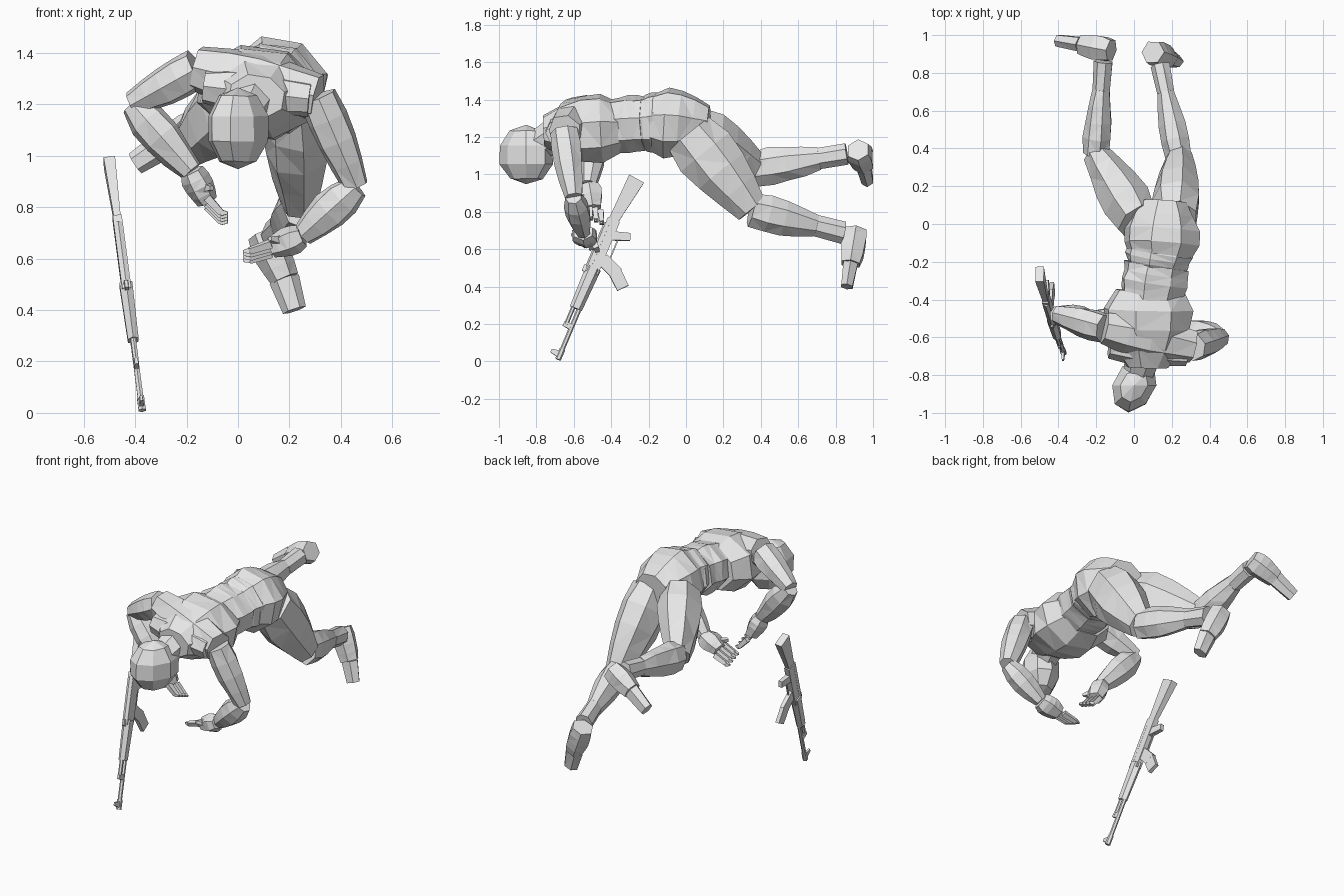
import bpy, bmesh, math, random
from mathutils import Vector

random.seed(4)
default_cube = bpy.data.objects.get("Cube")
if default_cube:
    bpy.data.objects.remove(default_cube)

GREY = (0.8, 0.8, 0.8, 1)
material = bpy.data.materials.new("plain_grey")
material.use_nodes = True
material.diffuse_color = GREY
material.node_tree.nodes["Principled BSDF"].inputs["Base Color"].default_value = GREY

RIGHTWARD = Vector((1, 0, 0))
DEPTHWARD = Vector((0, 1, 0))
ROLLED = Vector((1, 0, -0.15))
FINGER_SPREAD = Vector((0, 0.03, -0.012))


def finish(name, bm):
    """Turn a bmesh into a flat shaded object."""
    bmesh.ops.recalc_face_normals(bm, faces=bm.faces[:])
    mesh = bpy.data.meshes.new(name)
    bm.to_mesh(mesh)
    bm.free()
    mesh.materials.append(material)
    part = bpy.data.objects.new(name, mesh)
    bpy.context.collection.objects.link(part)


def segment(name, start, end, first, last, bulge=0, wide=1, side=RIGHTWARD, sides=7, rough=0.05):
    """Faceted body piece: radius runs from first to last and swells by bulge;
    wide scales the radius in the side direction."""
    bm = bmesh.new()
    start, end = Vector(start), Vector(end)
    along = (end - start).normalized()
    across = (side - along * side.dot(along)).normalized()
    normal = along.cross(across)
    steps = 4 if bulge else 1
    rings = []
    for step in range(steps + 1):
        t = step / steps
        radius = first + (last - first) * t + bulge * math.sin(math.pi * t ** 0.8)
        radius /= math.cos(math.pi / sides)
        centre = start.lerp(end, t)
        ring = []
        for k in range(sides):
            angle = math.tau * (k + 0.5) / sides
            spoke = across * math.cos(angle) * wide + normal * math.sin(angle)
            ring.append(bm.verts.new(centre + spoke * radius * random.uniform(1 - rough, 1 + rough)))
        rings.append(ring)
    for near, far in zip(rings, rings[1:]):
        for k in range(sides):
            following = (k + 1) % sides
            bm.faces.new((near[k], near[following], far[following], far[k]))
    bmesh.ops.triangulate(bm, faces=bm.faces[:])
    bm.faces.new(rings[0])
    bm.faces.new(rings[-1])
    finish(name, bm)


def hand(prefix, wrist, knuckle, tip):
    """Palm, four curled fingers and a thumb."""
    segment(prefix + "_palm", wrist, knuckle, 0.04, 0.035, bulge=0.012, wide=1.25, side=DEPTHWARD, sides=6)
    bend = knuckle.lerp(tip, 0.5) + (knuckle - wrist) * 0.25
    for i, finger in enumerate(("index", "middle", "ring", "little")):
        shift = FINGER_SPREAD * (i - 1.5)
        segment(f"{prefix}_{finger}_base", knuckle + shift, bend + shift, 0.015, 0.012, sides=4)
        segment(f"{prefix}_{finger}_tip", bend + shift, tip + shift, 0.012, 0.005, sides=4)
    palm_middle = wrist.lerp(knuckle, 0.5)
    thumb_tip = palm_middle + (tip - knuckle) * 0.6 - FINGER_SPREAD * 2.5
    segment(prefix + "_thumb", palm_middle, thumb_tip, 0.025, 0.008, sides=4)


# Joints of the pose
POSE = {
    "left": dict(
        shoulder=(0.31, -0.65, 1.23), elbow=(0.46, -0.6, 0.88), wrist=(0.25, -0.55, 0.69),
        knuckle=(0.13, -0.53, 0.64), fingertip=(0.02, -0.52, 0.61),
        hip=(0.22, 0.02, 1.22), knee=(0.24, 0.35, 0.81), ankle=(0.14, 0.84, 0.69),
        heel=(0.1, 0.91, 0.7), ball=(0.18, 0.88, 0.52), toe=(0.22, 0.86, 0.4)),
    "right": dict(
        shoulder=(-0.16, -0.55, 1.34), elbow=(-0.41, -0.48, 1.2), wrist=(-0.18, -0.52, 0.94),
        knuckle=(-0.12, -0.5, 0.82), fingertip=(-0.04, -0.5, 0.76),
        hip=(0.02, 0.02, 1.24), knee=(-0.2, 0.37, 1.03), ankle=(-0.16, 0.86, 1.11),
        heel=(-0.12, 0.92, 1.13), ball=(-0.28, 0.95, 1.05), toe=(-0.4, 0.97, 0.97)),
}

# Arms and legs
for prefix, points in POSE.items():
    joint = {label: Vector(place) for label, place in points.items()}
    segment(prefix + "_upper_arm", joint["shoulder"], joint["elbow"], 0.07, 0.045,
            bulge=0.012, side=DEPTHWARD)
    segment(prefix + "_forearm", joint["elbow"], joint["wrist"], 0.045, 0.04,
            bulge=0.028, wide=0.9, side=DEPTHWARD)
    hand(prefix, joint["wrist"], joint["knuckle"], joint["fingertip"])
    segment(prefix + "_thigh", joint["hip"], joint["knee"], 0.13, 0.08, bulge=0.035, wide=0.8)
    narrow = joint["knee"].lerp(joint["ankle"], 0.7)
    segment(prefix + "_shin", joint["knee"], narrow, 0.085, 0.055, bulge=0.018, wide=0.75)
    segment(prefix + "_cuff", narrow, joint["ankle"], 0.052, 0.055, wide=0.85)
    segment(prefix + "_boot", joint["heel"], joint["ball"], 0.055, 0.05,
            bulge=0.01, side=DEPTHWARD, sides=6)
    segment(prefix + "_toe", joint["ball"], joint["toe"], 0.05, 0.04,
            wide=0.75, side=DEPTHWARD, sides=6)

# Torso
segment("shoulder_girdle", POSE["right"]["shoulder"], POSE["left"]["shoulder"], 0.08, 0.08,
        bulge=0.025, side=DEPTHWARD)
segment("collar", (-0.13, -0.65, 1.27), (0.28, -0.69, 1.22), 0.06, 0.06,
        bulge=0.02, wide=0.9, side=DEPTHWARD)
segment("chest", (0.08, -0.35, 1.25), (0.07, -0.76, 1.23), 0.13, 0.08,
        bulge=0.065, wide=1.3, side=ROLLED, sides=8)
segment("abdomen", (0.09, -0.4, 1.26), (0.12, -0.22, 1.27), 0.13, 0.14,
        bulge=0.01, wide=1.15, side=ROLLED, sides=8)
segment("waist", (0.12, -0.24, 1.27), (0.14, -0.12, 1.28), 0.13, 0.15,
        bulge=0.01, wide=1.1, side=ROLLED, sides=8)
segment("pelvis", (0.14, -0.18, 1.28), (0.16, 0.12, 1.26), 0.14, 0.1,
        bulge=0.05, wide=1.1, side=ROLLED, sides=8)

# Neck and head
segment("neck", (0.06, -0.66, 1.23), (0.02, -0.8, 1.15), 0.09, 0.07)
bm = bmesh.new()
bmesh.ops.create_uvsphere(bm, u_segments=8, v_segments=5, radius=1)
for vert in bm.verts:
    x, y, z = vert.co * random.uniform(1, 1.05)
    vert.co = (x * 0.12 + y * 0.03, y * 0.145 - 0.855, z * 0.155 + 1.105)
finish("head", bm)

# Rifle, laid out along the barrel line and below it
BUTT = Vector((-0.5, -0.265, 0.975))
BARREL_LINE = Vector((0.125, -0.4, -0.95)).normalized()
BELOW = Vector((0, 0.92, -0.39))
THICKNESS = BARREL_LINE.cross(BELOW)


def rifle_piece(name, start, end, first, last, wide=1, sides=4):
    ends = [BUTT + BARREL_LINE * along + BELOW * below for along, below in (start, end)]
    segment("rifle_" + name, *ends, first, last, wide=wide, side=THICKNESS, sides=sides, rough=0)


rifle_piece("stock", (0, 0), (0.28, -0.03), 0.045, 0.025, wide=0.5)
rifle_piece("receiver", (0.25, -0.027), (0.56, -0.027), 0.035, 0.035, wide=0.5)
rifle_piece("handguard", (0.53, -0.027), (0.77, -0.03), 0.036, 0.03, wide=0.7, sides=6)
rifle_piece("bolt_cover", (0.28, -0.05), (0.54, -0.05), 0.018, 0.018, sides=6)
rifle_piece("grip", (0.34, -0.02), (0.3, 0.09), 0.025, 0.02, wide=0.6)
rifle_piece("trigger_guard", (0.32, 0.035), (0.46, 0.035), 0.004, 0.004)
rifle_piece("magazine_top", (0.47, 0), (0.51, 0.1), 0.035, 0.035, wide=0.35)
rifle_piece("magazine_tip", (0.5, 0.08), (0.57, 0.16), 0.035, 0.033, wide=0.35)
rifle_piece("rear_sight", (0.55, -0.05), (0.55, -0.08), 0.025, 0.015, wide=0.4)
rifle_piece("barrel", (0.75, -0.012), (1.05, -0.012), 0.011, 0.011, sides=6)
rifle_piece("gas_tube", (0.75, -0.045), (0.87, -0.045), 0.01, 0.01, sides=6)
rifle_piece("gas_block", (0.87, -0.01), (0.87, -0.06), 0.018, 0.012, wide=0.6)
rifle_piece("front_sight", (1.03, -0.01), (1.03, -0.065), 0.02, 0.01, wide=0.5)
rifle_piece("muzzle", (1, -0.012), (1.06, -0.012), 0.014, 0.014, sides=6)
